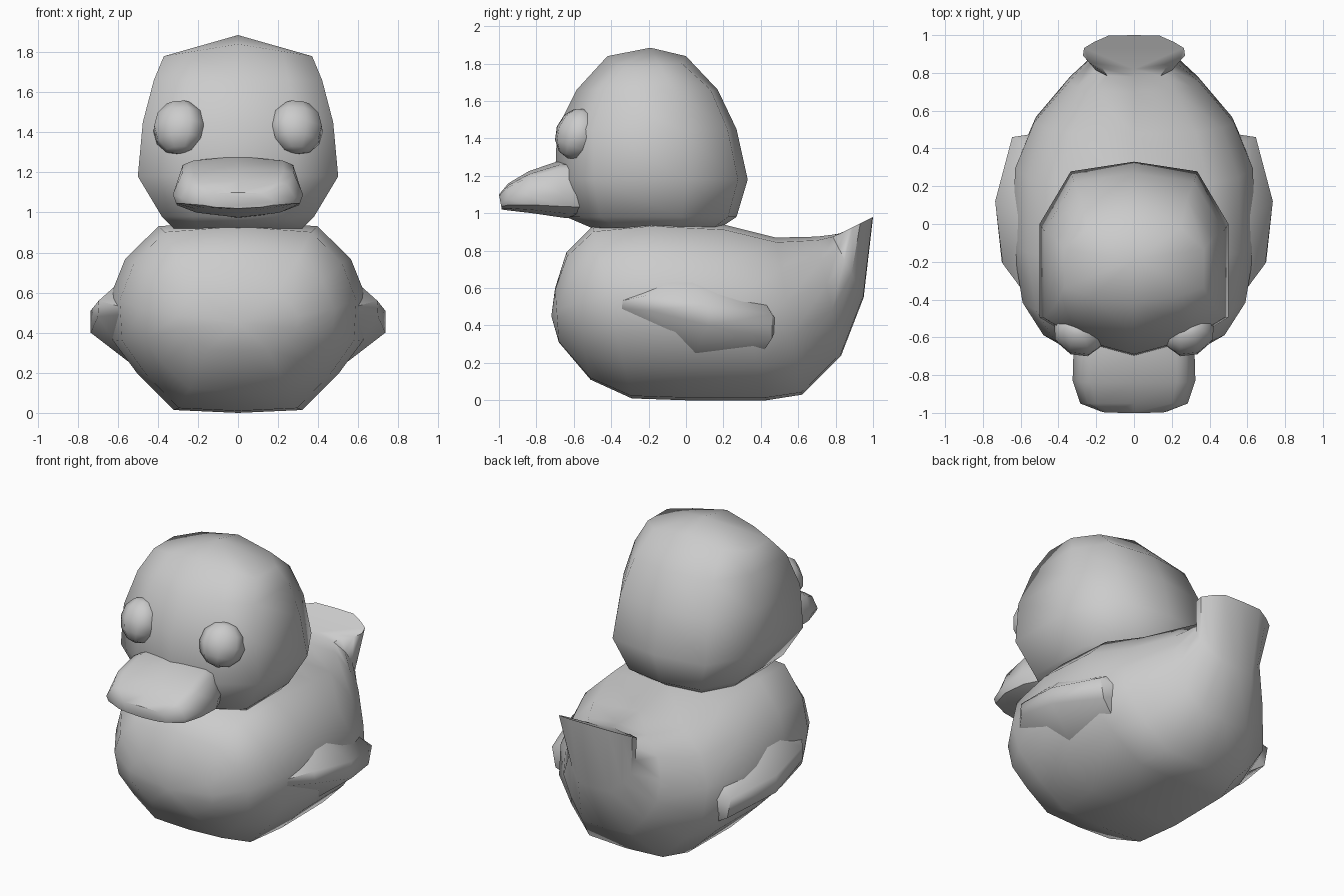
import bpy, bmesh, math
from mathutils import Vector, Matrix

if "Cube" in bpy.data.objects:
    bpy.data.objects.remove(bpy.data.objects["Cube"])


def finish(name, bm, angle=50):
    bmesh.ops.recalc_face_normals(bm, faces=bm.faces)
    me = bpy.data.meshes.new(name)
    bm.to_mesh(me)
    bm.free()
    ob = bpy.data.objects.new(name, me)
    bpy.context.collection.objects.link(ob)
    bpy.ops.object.select_all(action='DESELECT')
    ob.select_set(True)
    bpy.context.view_layer.objects.active = ob
    bpy.ops.object.shade_smooth_by_angle(angle=math.radians(angle))
    return ob


def loft(name, rings, start=None, end=None, angle=50):
    """Skin rings of points; each end closes to an apex point or a flat cap."""
    bm = bmesh.new()
    loops = [[bm.verts.new(p) for p in r] for r in rings]
    n = len(loops[0])
    for a, b in zip(loops, loops[1:]):
        for i in range(n):
            j = (i + 1) % n
            bm.faces.new((a[i], a[j], b[j], b[i]))
    for loop, apex in ((loops[0], start), (loops[-1], end)):
        if apex:
            v = bm.verts.new(apex)
            for i in range(n):
                bm.faces.new((loop[i], loop[(i + 1) % n], v))
        else:
            bm.faces.new(loop)
    return finish(name, bm, angle)


def mirrored(half):
    """Close a half outline that starts and ends on the centre line."""
    return half + [(-u, t) for u, t in half[-2:0:-1]]


def section(outline, yt, zt, yb, zb, hw):
    """Place an outline between a bottom and a top centre point."""
    return [(hw * u, yb + (yt - yb) * t, zb + (zt - zb) * t) for u, t in outline]


# Body, swept from breast to upturned tail: top y, top z, bottom y, bottom z, half width
belly = mirrored([(0, 0), (.5, .015), (.78, .2), (.98, .38), (1, .6),
                  (.88, .8), (.62, .97), (0, 1)])
body = [(-.70, .60, -.68, .31, .30), (-.64, .79, -.51, .11, .48),
        (-.50, .93, -.29, .01, .59), (-.19, .96, .0, .0, .64),
        (.20, .94, .43, .0, .63), (.48, .87, .62, .03, .53),
        (.70, .875, .83, .24, .345), (.78, .885, .95, .55, .23),
        (.82, .89, 1.0, .98, .27)]
loft("body", [section(belly, *s) for s in body], start=(0, -.72, .45))

# Head, stacked upward: z, front y, back y, half width
outline = mirrored([(0, 1), (.67, .95), (1, .68), (1, .2), (.6, .08), (0, 0)])
head = [(.92, -.50, .18, .32), (.98, -.64, .27, .38), (1.18, -.70, .33, .50),
        (1.45, -.69, .27, .475), (1.66, -.585, .17, .42), (1.78, -.42, .0, .37)]
rings = []
for k, (z, yf, yb, hw) in enumerate(head):
    crown = .06 if k == len(head) - 1 else 0
    rings.append([(u * hw, yf + (yb - yf) * v, z + crown * (1 - abs(u)))
                  for u, v in outline])
loft("head", rings, end=(0, -.19, 1.885), angle=75)

# Beak
bill = mirrored([(0, 0), (.65, .08), (.95, .2), (1, .4), (.86, .86), (.7, .93), (0, 1)])
beak = [(-.55, 1.285, -.55, .97, .27), (-.68, 1.28, -.65, .975, .32),
        (-.84, 1.225, -.82, 1.0, .325), (-.95, 1.16, -.95, 1.015, .285),
        (-1.0, 1.10, -.985, 1.02, .18)]
loft("beak", [section(bill, *s) for s in beak])

# Wings and eyes on both sides
wing = [(.48, -.50, .50), (.695, -.21, .56), (.70, -.20, .48), (.735, .12, .51),
        (.735, .12, .40), (.645, .46, .46), (.62, .46, .33), (.45, .49, .42),
        (.56, .0, .68), (.54, .05, .25), (.48, .40, .24), (.50, .40, .56)]
for side, label in ((1, "left"), (-1, "right")):
    bm = bmesh.new()
    for x, y, z in wing:
        bm.verts.new((side * x, y, z))
    bmesh.ops.convex_hull(bm, input=bm.verts)
    finish("wing_" + label, bm, 60)

    bm = bmesh.new()
    bmesh.ops.create_uvsphere(bm, u_segments=8, v_segments=6, radius=1)
    place = (Matrix.Translation(Vector((side * .295, -.585, 1.425)))
             @ Matrix.Rotation(math.radians(-20), 4, 'X')
             @ Matrix.Rotation(math.radians(side * 25), 4, 'Z')
             @ Matrix.Diagonal((.14, .11, .14, 1)))
    bmesh.ops.transform(bm, matrix=place, verts=bm.verts)
    finish("eye_" + label, bm, 70)
